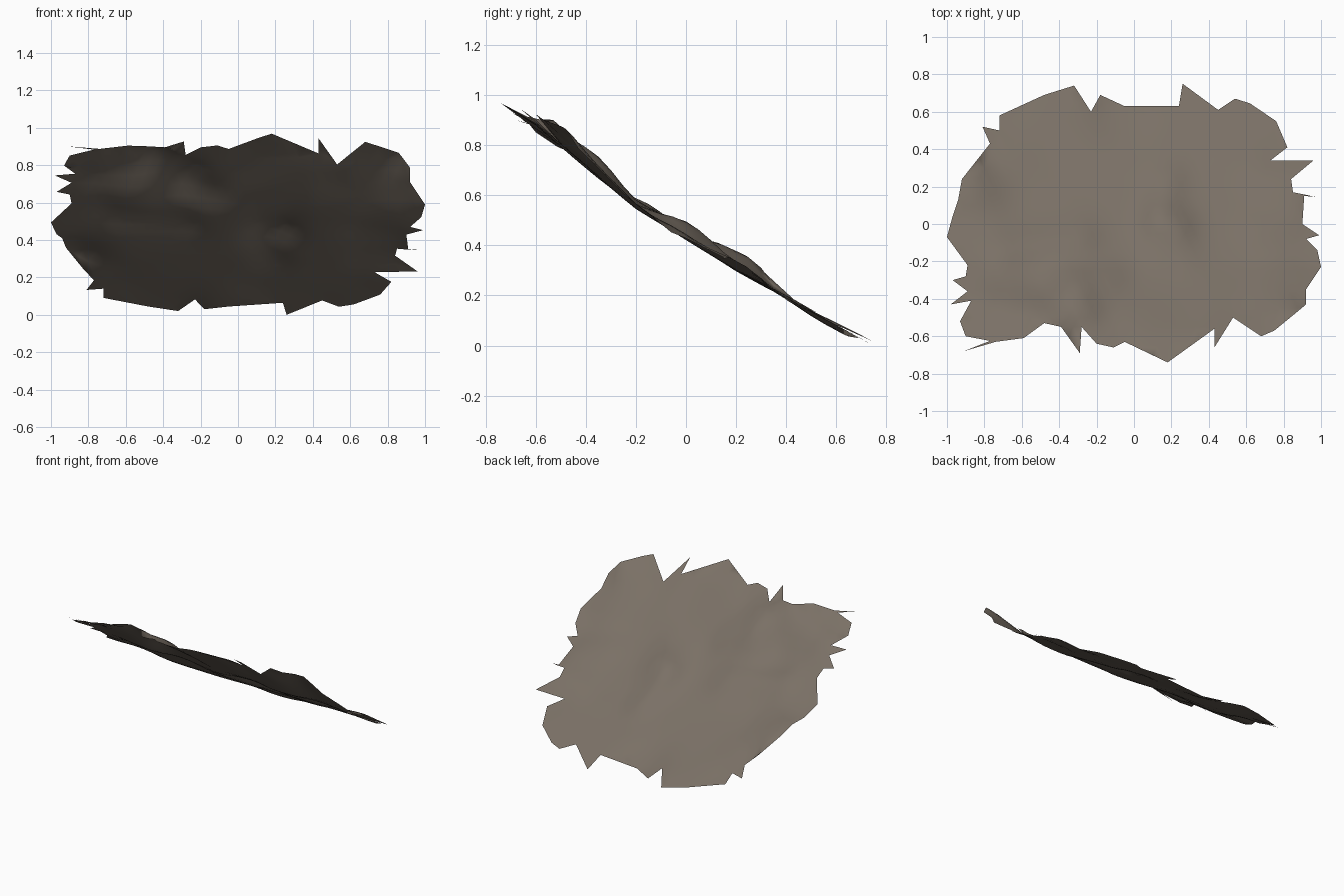
import bpy, math
from mathutils import Vector
from mathutils.geometry import delaunay_2d_cdt

# Ragged outline seen from above
outline = [
    (-1, -.07), (-.97, .04), (-.94, .13), (-.92, .24), (-.77, .43), (-.81, .52),
    (-.72, .5), (-.72, .58), (-.48, .69), (-.32, .74), (-.23, .6), (-.18, .69),
    (-.05, .63), (.24, .63), (.26, .75), (.45, .61), (.54, .67), (.62, .645),
    (.76, .55), (.82, .41), (.73, .34), (.96, .34), (.84, .24), (.85, .17),
    (.9, .16), (.97, .145), (.91, .15), (.9, 0), (.99, -.06), (.92, -.08),
    (.98, -.14), (1, -.23), (.92, -.35), (.92, -.43), (.86, -.48), (.75, -.57),
    (.68, -.6), (.53, -.5), (.43, -.66), (.43, -.56), (.18, -.74), (-.05, -.63),
    (-.11, -.66), (-.2, -.64), (-.28, -.55), (-.29, -.69), (-.39, -.55), (-.48, -.53),
    (-.59, -.61), (-.74, -.63), (-.91, -.68), (-.77, -.625), (-.9, -.6),
    (-.93, -.52), (-.87, -.41), (-.98, -.43), (-.89, -.36), (-.97, -.3),
    (-.9, -.28), (-.89, -.22)]

# Slope from front (high) to back (low)
slope = [(-.75, .97), (-.6, .87), (-.33, .635), (-.2, .53), (0, .405),
         (.2, .285), (.4, .185), (.6, .085), (.75, .005)]
# Broad warping: x, y, offset from the slope
warp = [(-1, -.07, .05), (-.92, .24, .1), (-.77, .43, .02), (-.72, .58, 0), (-.32, .74, .015),
        (-.05, .63, -.02), (.26, .7, 0), (.62, .64, 0), (.82, .41, 0), (.84, .24, .04),
        (.97, .14, .03), (.95, -.03, .01), (1, -.2, .04), (.92, -.4, .06), (.86, -.48, .11),
        (.7, -.6, .06), (.53, -.5, .025), (.43, -.66, .04), (.18, -.74, .01), (-.1, -.64, 0),
        (-.29, -.65, 0), (-.48, -.53, .1), (-.59, -.61, .03), (-.74, -.63, 0),
        (-.91, -.64, -.02), (-.93, -.52, 0), (-.9, -.4, .045), (-.93, -.25, .055),
        (-.5, -.25, .02), (0, -.25, .02), (.5, -.2, .02), (-.5, .1, .02), (0, .15, .02),
        (.5, .15, .02), (0, -.45, .02), (-.4, .4, .01), (.2, .4, .01), (.25, -.5, .015)]
# Soft crumple ridges: start x, y, end x, y, height, radius
ridges = [(-.68, -.14, -.3, -.07, .04, .11), (-.36, -.29, -.16, -.3, .04, .11),
          (-.78, -.42, -.68, -.46, .03, .1), (-.3, -.38, -.27, -.46, .05, .1),
          (.14, -.16, .26, -.17, .02, .1), (.14, 0, .22, -.02, .06, .1),
          (.16, .1, .18, .23, .04, .1), (.66, -.02, .85, .01, .02, .1),
          (.68, .22, .84, .2, .02, .1)]


def height(x, y):
    for (y0, z0), (y1, z1) in zip(slope, slope[1:]):
        if y <= y1:
            break
    z = z0 + (z1 - z0) * (y - y0) / (y1 - y0)
    w = [((x - a) ** 2 + (y - b) ** 2 + .003) ** -1.7 for a, b, _ in warp]
    z += sum(k * p[2] for k, p in zip(w, warp)) / sum(w)
    for ax, ay, bx, by, h, r in ridges:
        d = Vector((bx - ax, by - ay))
        v = Vector((x - ax, y - ay))
        t = min(1, max(0, v.dot(d) / d.dot(d)))
        z += h * math.exp(-((v - d * t).length / r) ** 2)
    return z


def inside(x, y):
    hit = False
    for (ax, ay), (bx, by) in zip(outline, outline[1:] + outline[:1]):
        if (ay > y) != (by > y) and x < ax + (y - ay) * (bx - ax) / (by - ay):
            hit = not hit
    return hit


# Fill the outline with a staggered grid of interior points
n = len(outline)
step = .05
pts = [Vector(p) for p in outline]
for j in range(-15, 16):
    for i in range(-21, 22):
        x, y = (i + .5 * (j % 2)) * step, j * step
        if inside(x, y) and all((Vector((x, y)) - p).length > .03 for p in pts[:n]):
            pts.append(Vector((x, y)))
edges = [(i, (i + 1) % n) for i in range(n)]
verts, _, faces, *_ = delaunay_2d_cdt(pts, edges, [], 1, 1e-5)

# Crumpled sheet
mesh = bpy.data.meshes.new("crumpled_sheet")
mesh.from_pydata([(v.x, v.y, height(v.x, v.y)) for v in verts], [], faces)
low = min(v.co.z for v in mesh.vertices)
for v in mesh.vertices:
    v.co.z -= low
mesh.shade_smooth()
mat = bpy.data.materials.new("grey_brown")
mat.diffuse_color = (.195, .163, .132, 1)
mesh.materials.append(mat)
sheet = bpy.data.objects.new("crumpled_sheet", mesh)
bpy.context.collection.objects.link(sheet)
